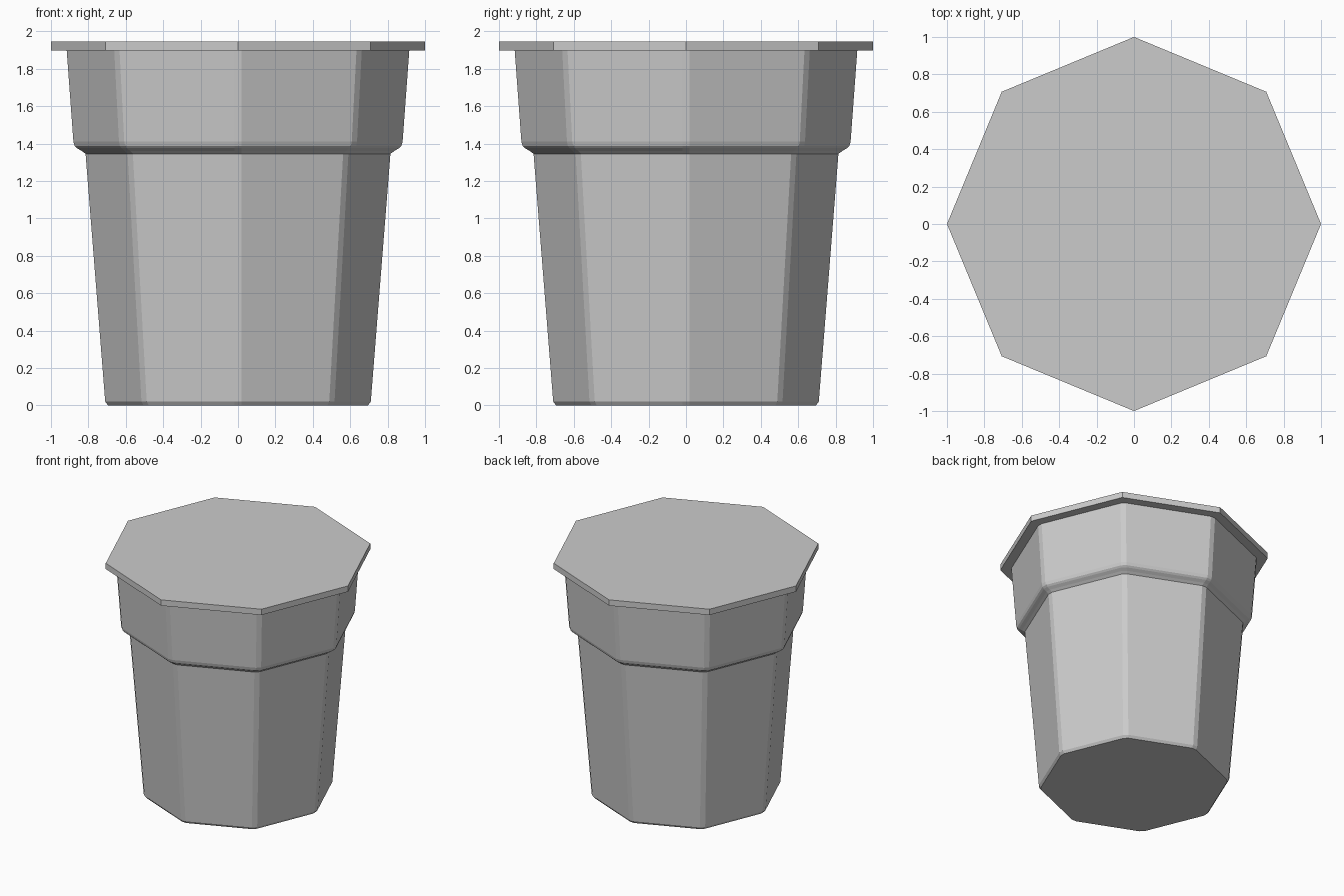
import bpy, bmesh
from math import cos, sin, pi

if "Cube" in bpy.data.objects:
    bpy.data.objects.remove(bpy.data.objects["Cube"])


def octagon(radius, z, half):
    """Octagon ring with a corner on each axis; half > 0 chamfers the corners."""
    pts = []
    for i in range(8):
        a = i * pi / 4
        for s in ((-half, half) if half else (0,)):
            pts.append((radius * cos(a) - s * sin(a), radius * sin(a) + s * cos(a), z))
    return pts


def loft(name, profile, half=0.0):
    """Stack octagon rings from (radius, z) pairs and cap both ends."""
    bm = bmesh.new()
    rings = [[bm.verts.new(p) for p in octagon(r, z, half)] for r, z in profile]
    n = len(rings[0])
    for low, high in zip(rings, rings[1:]):
        for i in range(n):
            j = (i + 1) % n
            bm.faces.new((low[i], low[j], high[j], high[i]))
    bm.faces.new(rings[0][::-1])
    bm.faces.new(rings[-1])
    mesh = bpy.data.meshes.new(name)
    bm.to_mesh(mesh)
    bm.free()
    obj = bpy.data.objects.new(name, mesh)
    bpy.context.collection.objects.link(obj)
    return obj


# Tapered cup with chamfered corners, base edge and stepped collar
loft("cup_body", [(0.695, 0.0), (0.71, 0.02), (0.815, 1.345), (0.835, 1.36),
                  (0.86, 1.375), (0.873, 1.387), (0.88, 1.41), (0.916, 1.9)], half=0.02)

# Flat lid overhanging the collar
loft("lid", [(1.0, 1.897), (1.0, 1.945)])
